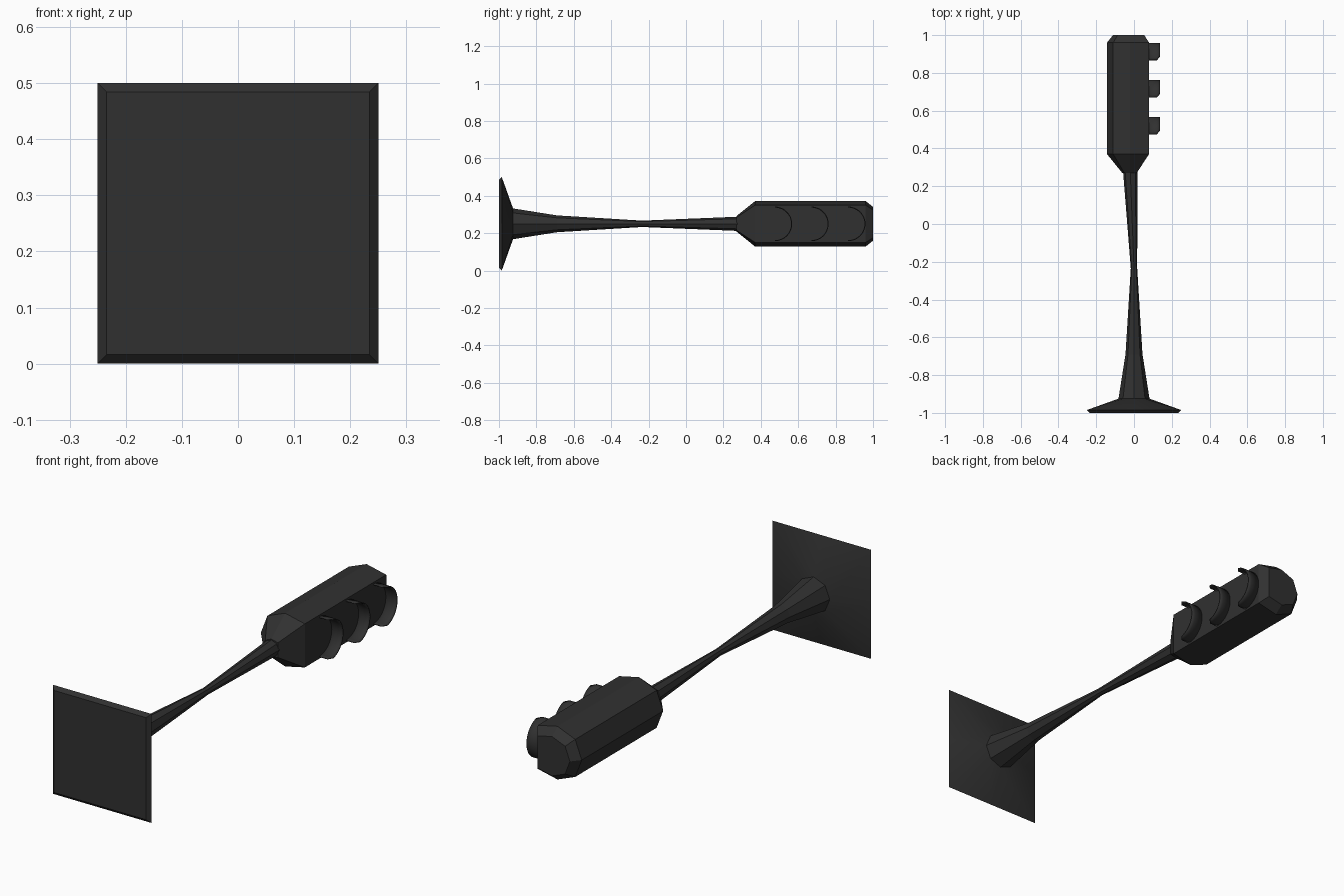
import bpy, bmesh, math

cube = bpy.data.objects.get("Cube")
if cube:
    bpy.data.objects.remove(cube, do_unlink=True)

MID = 0.25       # height of the long axis
dark = bpy.data.materials.new("dark_grey")
colour = (0.03, 0.03, 0.03, 1)
dark.diffuse_color = colour
dark.use_nodes = True
dark.node_tree.nodes["Principled BSDF"].inputs["Base Color"].default_value = colour


def finish(name, bm, smooth=None):
    """Turn a bmesh into a named object, optionally smooth shaded."""
    mesh = bpy.data.meshes.new(name)
    bm.to_mesh(mesh)
    bm.free()
    mesh.materials.append(dark)
    ob = bpy.data.objects.new(name, mesh)
    bpy.context.collection.objects.link(ob)
    if smooth:
        bpy.ops.object.select_all(action="DESELECT")
        ob.select_set(True)
        bpy.context.view_layer.objects.active = ob
        bpy.ops.object.shade_smooth_by_angle(angle=math.radians(smooth))
    return ob


def loft(name, sections, smooth=None):
    """Skin closed rings along y; each section is (y, [(x, z), ...])."""
    bm = bmesh.new()
    rings = [[bm.verts.new((x, y, MID + z)) for x, z in pts] for y, pts in sections]
    for a, b in zip(rings, rings[1:]):
        for i in range(len(a)):
            j = (i + 1) % len(a)
            bm.faces.new((a[i], a[j], b[j], b[i]))
    bm.faces.new(rings[0])
    bm.faces.new(rings[-1])
    bmesh.ops.recalc_face_normals(bm, faces=bm.faces[:])
    return finish(name, bm, smooth)


def octagon(r, cx=0.0):
    return [(cx + r * math.cos(k * math.pi / 4), r * math.sin(k * math.pi / 4))
            for k in range(8)]


def square(h):
    return [(h * x, h * z) for x, z in
            ((1, 0), (1, 1), (0, 1), (-1, 1), (-1, 0), (-1, -1), (0, -1), (1, -1))]


# Square foot plate, sloping in to the pole
loft("base", [(-1.0, square(0.234)), (-0.985, square(0.25)),
              (-0.925, octagon(0.083))], smooth=30)

# Waisted eight-sided pole
loft("pole", [(-0.93, octagon(0.083)), (-0.69, octagon(0.045)),
              (-0.235, octagon(0.017)), (0.28, octagon(0.038, -0.02))])

# Lamp housing: octagon with one side flattened for the lamps
BODY = [(0.10, 0.10), (0.0, 0.122), (-0.09, 0.086), (-0.123, 0.0),
        (-0.09, -0.086), (0.0, -0.122), (0.10, -0.10)]


def body(scale, cx=-0.02):
    return [(cx + x * scale, z * scale) for x, z in BODY]


loft("housing", [(0.27, body(0.34)), (0.37, body(1)), (0.96, body(1)),
                 (1.0, body(0.74))])

# Lamps with half-round visors
FACE_X, R, N = 0.08, 0.09, 20
for n, cy in enumerate((0.475, 0.67, 0.867), 1):
    # lens plate
    bm = bmesh.new()
    ring = [bm.verts.new((FACE_X + 0.002, cy + R * math.cos(t), MID + R * math.sin(t)))
            for t in (2 * math.pi * k / 32 for k in range(32))]
    bm.faces.new(ring)
    finish(f"lens_{n}", bm)

    # visor hood, with its outer corners cut back
    bm = bmesh.new()
    rows = []
    for x, trim in ((FACE_X - 0.004, 0.0), (0.121, 0.0), (0.138, 0.22)):
        angles = [trim + (math.pi - 2 * trim) * k / N for k in range(N + 1)]
        rows.append([bm.verts.new((x, cy + R * math.sin(t), MID + R * math.cos(t)))
                     for t in angles])
    for a, b in zip(rows, rows[1:]):
        for i in range(N):
            bm.faces.new((a[i], a[i + 1], b[i + 1], b[i]))
    bmesh.ops.recalc_face_normals(bm, faces=bm.faces[:])
    visor = finish(f"visor_{n}", bm, smooth=40)
    wall = visor.modifiers.new("wall", "SOLIDIFY")
    wall.thickness = 0.005
    wall.offset = 0
